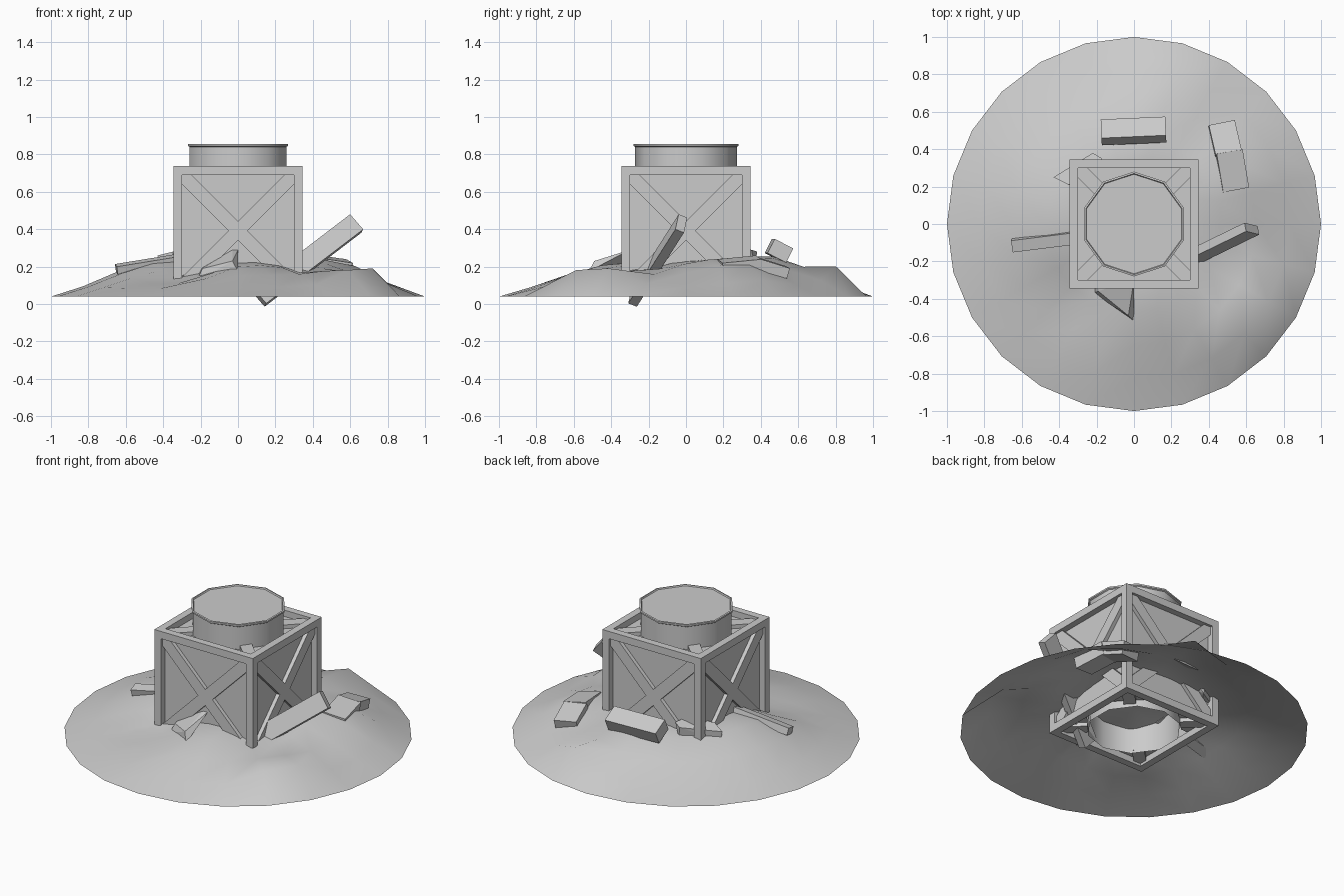
import bpy, bmesh, math
from mathutils import Vector, Matrix

if "Cube" in bpy.data.objects:
    bpy.data.objects.remove(bpy.data.objects["Cube"])

def finish(name, bm, smooth=None):
    bmesh.ops.recalc_face_normals(bm, faces=bm.faces[:])
    me = bpy.data.meshes.new(name)
    bm.to_mesh(me)
    bm.free()
    ob = bpy.data.objects.new(name, me)
    bpy.context.collection.objects.link(ob)
    if smooth:
        bpy.ops.object.select_all(action='DESELECT')
        ob.select_set(True)
        bpy.context.view_layer.objects.active = ob
        bpy.ops.object.shade_smooth_by_angle(angle=math.radians(smooth))
    return ob

def box(bm, size, mat):
    return bmesh.ops.create_cube(bm, size=1, matrix=mat @ Matrix.Diagonal((*size, 1)))

def plank(name, p0, p1, wide, width, thick):
    # board from p0 to p1, 'wide' hints the direction of its width
    p0, p1 = Vector(p0), Vector(p1)
    u = (p1 - p0).normalized()
    w = Vector(wide)
    w = (w - u * w.dot(u)).normalized()
    m = Matrix((u, w, u.cross(w))).transposed().to_4x4()
    m.translation = (p0 + p1) / 2
    bm = bmesh.new()
    box(bm, ((p1 - p0).length, width, thick), m)
    return finish(name, bm)

def shard(name, pts):
    bm = bmesh.new()
    for p in pts:
        bm.verts.new(p)
    bmesh.ops.convex_hull(bm, input=bm.verts[:])
    return finish(name, bm)

# dirt mound: 24-sided open shell with swells and dips
N = 24
RINGS = [(1, .04), (.83, .09), (.65, .155), (.47, .21), (.28, .23)]
BUMPS = [(.25, .8, .115, .12), (.67, -.5, .125, .16), (.58, .3, .07, .16), (.02, .45, .045, .14),
         (-.3, -.4, -.085, .15), (.42, -.3, -.065, .13), (-.45, .1, .03, .2)]

def swell(x, y):
    return sum(h * math.exp(-((x - a) ** 2 + (y - b) ** 2) / (2 * s * s)) for a, b, h, s in BUMPS)

bm = bmesh.new()
rings = []
for r, z in RINGS:
    ring = []
    for i in range(N):
        a = 2 * math.pi * i / N
        x, y = r * math.cos(a), r * math.sin(a)
        ring.append(bm.verts.new((x, y, z + (swell(x, y) if r < 1 else 0))))
    rings.append(ring)
top = bm.verts.new((0, 0, .19))
for i in range(N):
    j = (i + 1) % N
    for a, b in zip(rings, rings[1:]):
        bm.faces.new((a[i], a[j], b[j], b[i]))
    bm.faces.new((rings[-1][i], rings[-1][j], top))
finish("dirt_mound", bm, 60)

# crate: recessed panels, open at the bottom
H, T = .345, .046
C = Matrix.Translation((0, 0, .392))
bm = bmesh.new()
box(bm, (.61, .61, .61), C)
bm.normal_update()
bmesh.ops.delete(bm, geom=[f for f in bm.faces if f.normal.z < -.5], context='FACES')
finish("crate_panels", bm)

# crate edge frame: each side inset, its middle sunk and opened
bm = bmesh.new()
bmesh.ops.create_cube(bm, size=2 * H, matrix=C)
inner = bm.faces[:]
bmesh.ops.inset_individual(bm, faces=inner, thickness=T, use_even_offset=True)
sunk = bmesh.ops.extrude_discrete_faces(bm, faces=inner)["faces"]
for f in sunk:
    bmesh.ops.translate(bm, verts=f.verts[:], vec=-f.normal * .04)
bmesh.ops.delete(bm, geom=sunk, context='FACES_ONLY')
finish("crate_frame", bm)

# crossed braces on every side
def braces(bm, side):
    for ang in (45, -45):
        box(bm, (.86, .072, .026), C @ side @ Matrix.Translation((0, 0, .316)) @ Matrix.Rotation(math.radians(ang), 4, 'Z'))

bm = bmesh.new()
for k in range(4):
    braces(bm, Matrix.Rotation(k * math.pi / 2, 4, 'Z') @ Matrix.Rotation(math.pi / 2, 4, 'X'))
braces(bm, Matrix.Identity(4))
finish("crate_braces", bm)

# bottom corners of the crate: braces stop at the drum
bm = bmesh.new()
for k in range(4):
    m = Matrix.Rotation(math.radians(45 + 90 * k), 4, 'Z') @ Matrix.Translation((.345, 0, .076))
    box(bm, (.16, .072, .026), m)
    corners = [(.305, .305), (.305, .12), (.25, .12), (.19, .19), (.12, .25), (.12, .305)]
    rot = Matrix.Rotation(math.radians(90 * k), 4, 'Z')
    bm.faces.new([bm.verts.new(rot @ Vector((x, y, .087))) for x, y in corners])
finish("crate_bottom_corners", bm)

# ten-sided drum rising out of the crate
profile = [(.272, .045), (.272, .84), (.28, .845), (.28, .855), (.27, .857), (.266, .85)]
bm = bmesh.new()
prev = None
for r, z in profile:
    cur = [bm.verts.new((r * math.sin(i * math.pi / 5), r * math.cos(i * math.pi / 5), z)) for i in range(10)]
    if prev:
        for i in range(10):
            j = (i + 1) % 10
            bm.faces.new((prev[i], prev[j], cur[j], cur[i]))
    prev = cur
bm.faces.new(prev)
finish("drum", bm, 40)

# half-buried boards
plank("leaning_board", (.112, -.277, .035), (.63, -.025, .431), (.65, -.16, -.74), .108, .05)
plank("back_board", (-.175, .49, .285), (.17, .505, .285), (0, .89, -.45), .112, .085)
plank("broken_board_far", (.468, .53, .16), (.505, .37, .21), (1, .2, -.1), .142, .08)
plank("broken_board_near", (.505, .39, .21), (.54, .185, .19), (1, .2, -.15), .142, .08)
plank("left_board", (-.65, -.115, .185), (-.25, -.065, .25), (0, 1, .25), .065, .045)

# wedge-shaped fragments
shard("front_fragment", [(-.22, -.37, .125), (-.19, -.36, .19), (0, -.52, .175), (-.03, -.49, .23),
                         (-.03, -.3, .29), (0, -.3, .29), (-.2, -.25, .2), (-.2, -.25, .12)])
shard("rear_left_fragment", [(-.43, .25, .26), (-.35, .21, .28), (-.22, .38, .28), (-.17, .35, .29),
                             (-.33, .2, .2), (-.42, .25, .2), (-.21, .37, .2), (-.2, .25, .3)])
